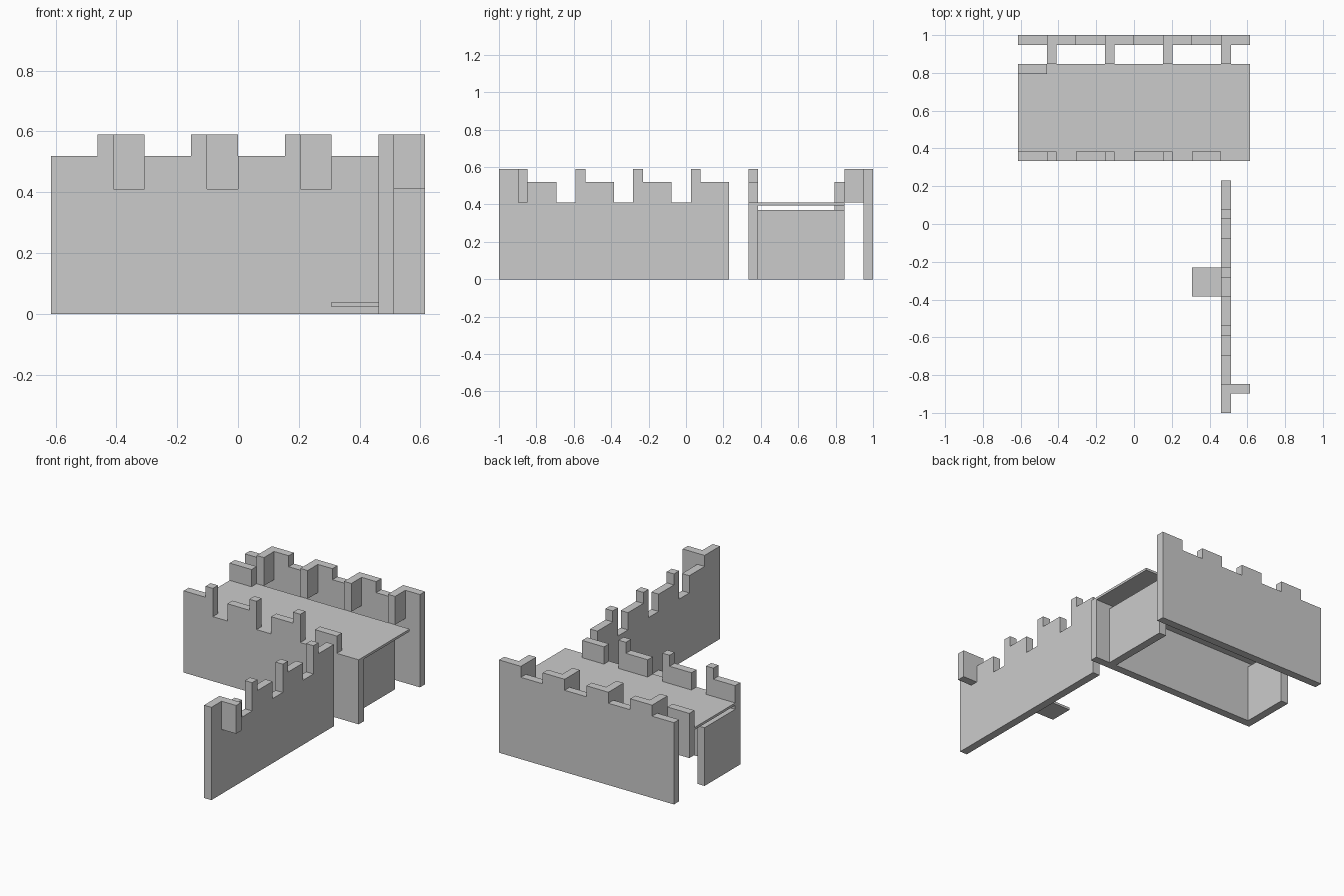
import bpy, bmesh

if "Cube" in bpy.data.objects:
    bpy.data.objects.remove(bpy.data.objects["Cube"])

U = 2 / 39            # wall thickness, the module of the whole layout
LOW, MID, HIGH = 8 * U, 0.52, 0.59


def add_box(bm, x0, x1, y0, y1, z0, z1):
    v = [bm.verts.new((x, y, z)) for z in (z0, z1)
         for x, y in ((x0, y0), (x1, y0), (x1, y1), (x0, y1))]
    for f in ((3, 2, 1, 0), (4, 5, 6, 7), (0, 1, 5, 4),
              (1, 2, 6, 5), (2, 3, 7, 6), (3, 0, 4, 7)):
        bm.faces.new([v[i] for i in f])


def finish(name, bm):
    bmesh.ops.recalc_face_normals(bm, faces=bm.faces)
    mesh = bpy.data.meshes.new(name)
    bm.to_mesh(mesh)
    bm.free()
    obj = bpy.data.objects.new(name, mesh)
    bpy.context.collection.objects.link(obj)


def boxes(name, *items):
    bm = bmesh.new()
    for b in items:
        add_box(bm, *b)
    finish(name, bm)


def wall(name, start, steps, place, push):
    """Extruded crenellated outline; steps are (width in modules, height)."""
    pts, s = [(start, 0)], start
    for width, h in steps:
        pts += [(s, h), (s + width * U, h)]
        s += width * U
    pts.append((s, 0))
    bm = bmesh.new()
    face = bm.faces.new([bm.verts.new(place(a, z)) for a, z in pts])
    ext = bmesh.ops.extrude_face_region(bm, geom=[face])
    bmesh.ops.translate(bm, vec=push, verts=[
        g for g in ext["geom"] if isinstance(g, bmesh.types.BMVert)])
    finish(name, bm)


X = 12 * U                                # half width
YF, YB = 6.5 * U, 16.5 * U                # walkway block front and back
PITCH = [(3, MID), (1, HIGH), (2, LOW)]   # low tooth, tall tooth, gap

# Back wall with stepped top and four inward merlon returns
wall("back_wall", -X, [(3, MID), (3, HIGH)] * 4,
     lambda a, z: (a, 1 - U, z), (0, U, 0))
boxes("back_merlon_returns", *[
    (x, x + U, YB, 1 - U, LOW, HIGH)
    for x in [(-9 + 6 * i) * U for i in range(4)]])

# Front wall of the walkway block
wall("walkway_front_wall", -X, PITCH * 3 + [(3, MID), (3, LOW)],
     lambda a, z: (a, YF, z), (0, U, 0))

# Walkway floor, rear corner merlon and the two end walls beneath
boxes("walkway_floor", (-X, X, YF + U, YB, 0.395, LOW))
boxes("rear_corner_merlon", (-X, -9 * U, YB - U, YB, 0.236, MID))
boxes("right_end_wall", (9 * U, 10 * U, YF + U, YB, 0, 0.37))
boxes("left_end_wall", (-X, -11 * U, YF + U, YF + 7 * U, 0, 0.37))

# Side wall running forward, with corner return and low step
wall("side_wall", -1, [(3, HIGH), (3, MID), (2, LOW)]
     + [(1, HIGH), (3, MID), (2, LOW)] * 2 + [(1, HIGH), (3, MID)],
     lambda a, z: (9 * U, a, z), (U, 0, 0))
boxes("side_merlon_return", (10 * U, X, -1 + 2 * U, -1 + 3 * U, LOW, HIGH))
boxes("low_step", (6 * U, 9 * U, -7.5 * U, -4.5 * U, 0.023, 0.038))
